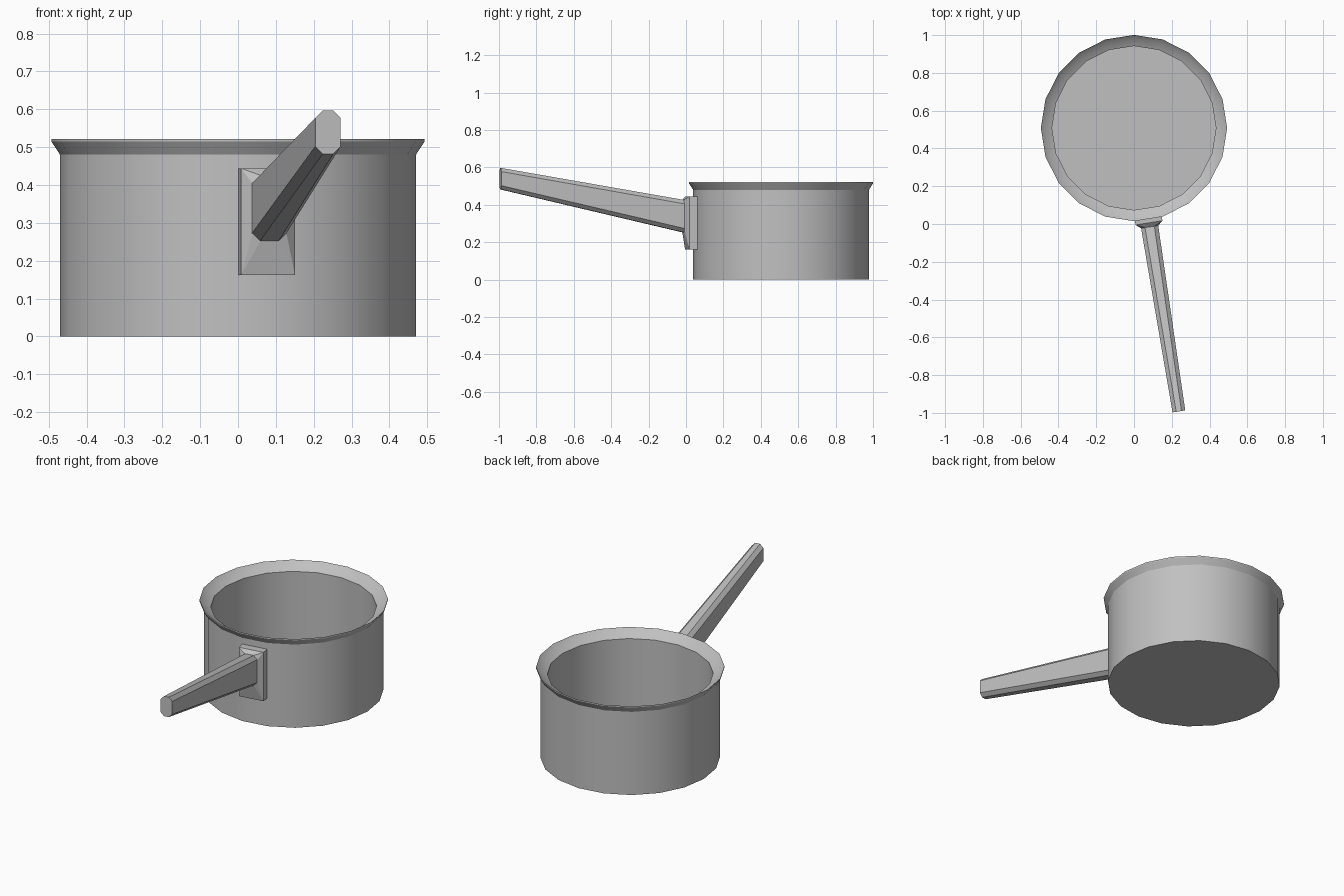
import bpy, bmesh, math
from mathutils import Matrix, Vector

cube = bpy.data.objects.get("Cube")
if cube:
    bpy.data.objects.remove(cube, do_unlink=True)

SIDES = 20
CENTRE = Vector((0, 0.508, 0))

steel = bpy.data.materials.new("grey_steel")
steel.use_nodes = True
grey = (0.53, 0.53, 0.53, 1)
steel.diffuse_color = grey
steel.node_tree.nodes["Principled BSDF"].inputs["Base Color"].default_value = grey


def loft(name, rings, smooth=False):
    """Skin a list of equal-length point rings and cap both ends."""
    bm = bmesh.new()
    loops = [[bm.verts.new(p) for p in ring] for ring in rings]
    n = len(loops[0])
    for a, b in zip(loops, loops[1:]):
        for i in range(n):
            j = (i + 1) % n
            bm.faces.new((a[i], a[j], b[j], b[i]))
    bm.faces.new(loops[0])
    bm.faces.new(loops[-1])
    bmesh.ops.remove_doubles(bm, verts=bm.verts, dist=0.0005)
    bmesh.ops.recalc_face_normals(bm, faces=bm.faces)
    mesh = bpy.data.meshes.new(name)
    bm.to_mesh(mesh)
    bm.free()
    obj = bpy.data.objects.new(name, mesh)
    bpy.context.collection.objects.link(obj)
    mesh.materials.append(steel)
    if smooth:
        bpy.ops.object.select_all(action='DESELECT')
        obj.select_set(True)
        bpy.context.view_layer.objects.active = obj
        bpy.ops.object.shade_smooth_by_angle(angle=math.radians(30))
    return obj


def circle(r, z):
    step = math.tau / SIDES
    return [CENTRE + Vector((r * math.cos(i * step), r * math.sin(i * step), z))
            for i in range(SIDES)]


# The handle leaves the middle of a wall facet, half a step off the front
turn = Matrix.Rotation(math.pi / SIDES, 3, 'Z')


def section(dist, low, high, half, cut):
    """Upright rectangle with cut corners, at a distance from the pot axis."""
    mid, tall = (low + high) / 2, (high - low) / 2
    quarter = [(half, tall - cut), (half - cut, tall)]
    pts = quarter + [(-x, z) for x, z in reversed(quarter)]
    pts += [(-x, -z) for x, z in pts]
    return [CENTRE + turn @ Vector((x, -dist, mid + z)) for x, z in pts]


# Pot: outer wall, flared lip, funnel-shaped inner rim, inner wall and floor
profile = [(0.47, 0), (0.47, 0.48), (0.493, 0.515), (0.493, 0.522),
           (0.475, 0.503), (0.434, 0.482), (0.434, 0.03)]
loft("pot", [circle(r, z) for r, z in profile], smooth=True)

# Mounting plate, tapering towards the handle
loft("handle_plate", [section(0.455, 0.162, 0.444, 0.072, 0),
                      section(0.508, 0.162, 0.444, 0.072, 0),
                      section(0.530, 0.25, 0.426, 0.046, 0.021)])

# Tapered handle with cut corners, rising outwards
loft("handle", [section(0.525, 0.251, 0.425, 0.046, 0.021),
                section(1.519, 0.482, 0.597, 0.034, 0.02)])
